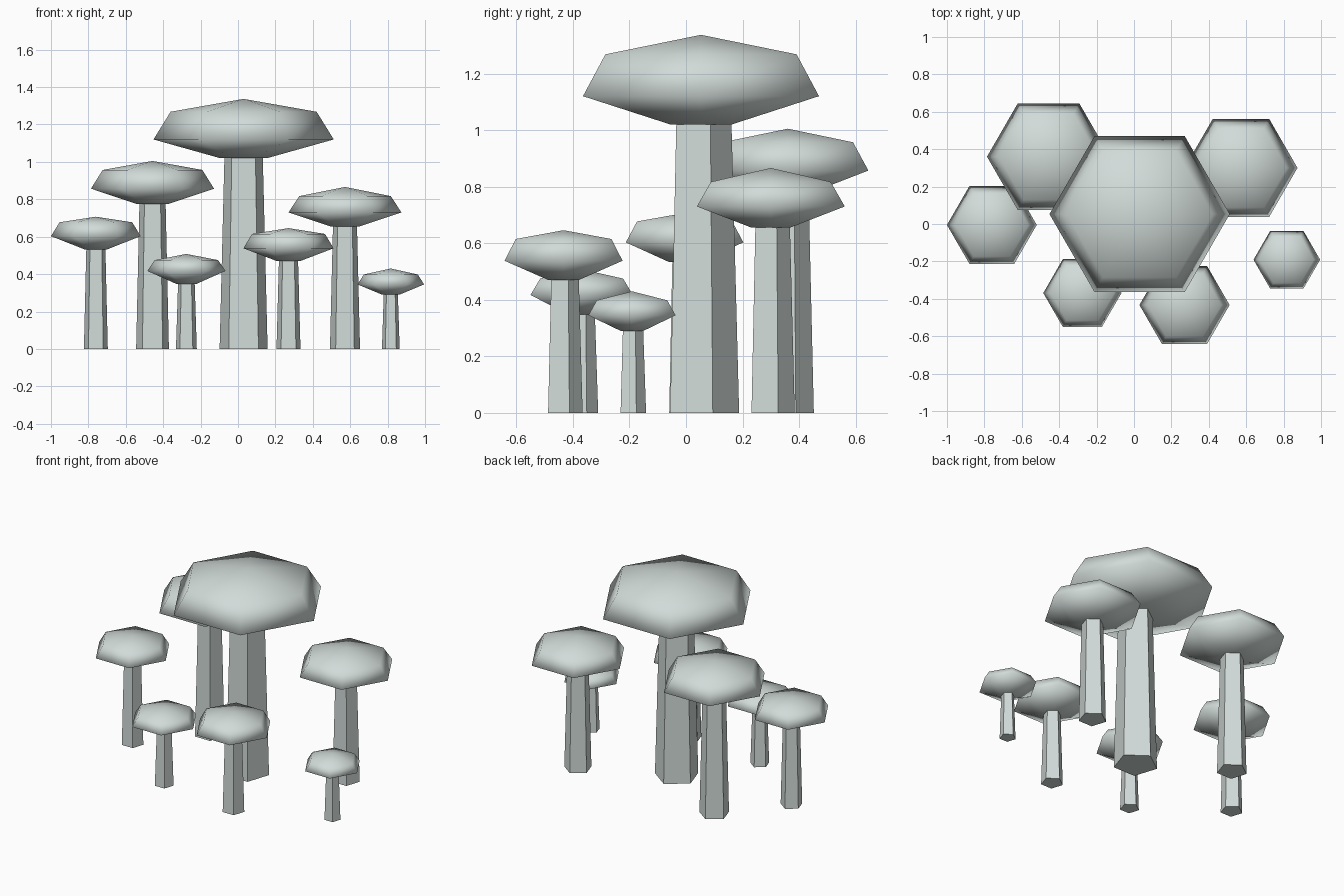
import bpy, bmesh, math

if "Cube" in bpy.data.objects:
    bpy.data.objects.remove(bpy.data.objects["Cube"])

mat = bpy.data.materials.new("pale grey green")
mat.diffuse_color = (0.64, 0.71, 0.69, 1)
mat.use_nodes = True
mat.node_tree.nodes["Principled BSDF"].inputs["Base Color"].default_value = mat.diffuse_color


def lathe(name, sides, start, rings, loc, smooth):
    """Closed solid from stacked polygon rings (radius, z); radius 0 is a point."""
    bm = bmesh.new()
    loops = []
    for r, z in rings:
        n = sides if r > 0 else 1
        loops.append([bm.verts.new((r * math.cos(start + math.tau * i / sides),
                                    r * math.sin(start + math.tau * i / sides), z))
                      for i in range(n)])
    bm.faces.new(loops[0][::-1])
    for a, b in zip(loops, loops[1:]):
        for i in range(sides):
            j = (i + 1) % sides
            if len(b) == 1:
                bm.faces.new((a[i], a[j], b[0]))
            else:
                bm.faces.new((a[i], a[j], b[j], b[i]))
    if len(loops[-1]) > 1:
        bm.faces.new(loops[-1])
    bmesh.ops.recalc_face_normals(bm, faces=bm.faces)
    for f in bm.faces:
        f.smooth = smooth
    me = bpy.data.meshes.new(name)
    bm.to_mesh(me)
    bm.free()
    me.materials.append(mat)
    ob = bpy.data.objects.new(name, me)
    ob.location = (loc[0], loc[1], 0)
    bpy.context.collection.objects.link(ob)


# x, y, cap radius, then heights: cap underside, rim, shoulder, peak
mushrooms = [
    (0.03, 0.053, 0.482, 1.02, 1.12, 1.268, 1.337),
    (-0.457, 0.36, 0.329, 0.775, 0.857, 0.957, 1.005),
    (0.572, 0.30, 0.302, 0.655, 0.73, 0.817, 0.866),
    (-0.76, -0.005, 0.24, 0.533, 0.603, 0.677, 0.707),
    (-0.276, -0.369, 0.209, 0.348, 0.417, 0.475, 0.508),
    (0.27, -0.433, 0.241, 0.47, 0.538, 0.615, 0.646),
    (0.817, -0.191, 0.178, 0.29, 0.345, 0.398, 0.43),
]

for k, (x, y, r, under, rim, shoulder, peak) in enumerate(mushrooms, 1):
    # five-sided tapering stem with a flat front face
    lathe(f"stem_{k}", 5, math.pi / 2,
          [(0.28 * r, 0), (0.224 * r, under)], (x, y), False)
    # six-sided smooth cap
    lathe(f"cap_{k}", 6, 0,
          [(0.26 * r, under), (r, rim), (0.81 * r, shoulder), (0, peak)],
          (x, y), True)
